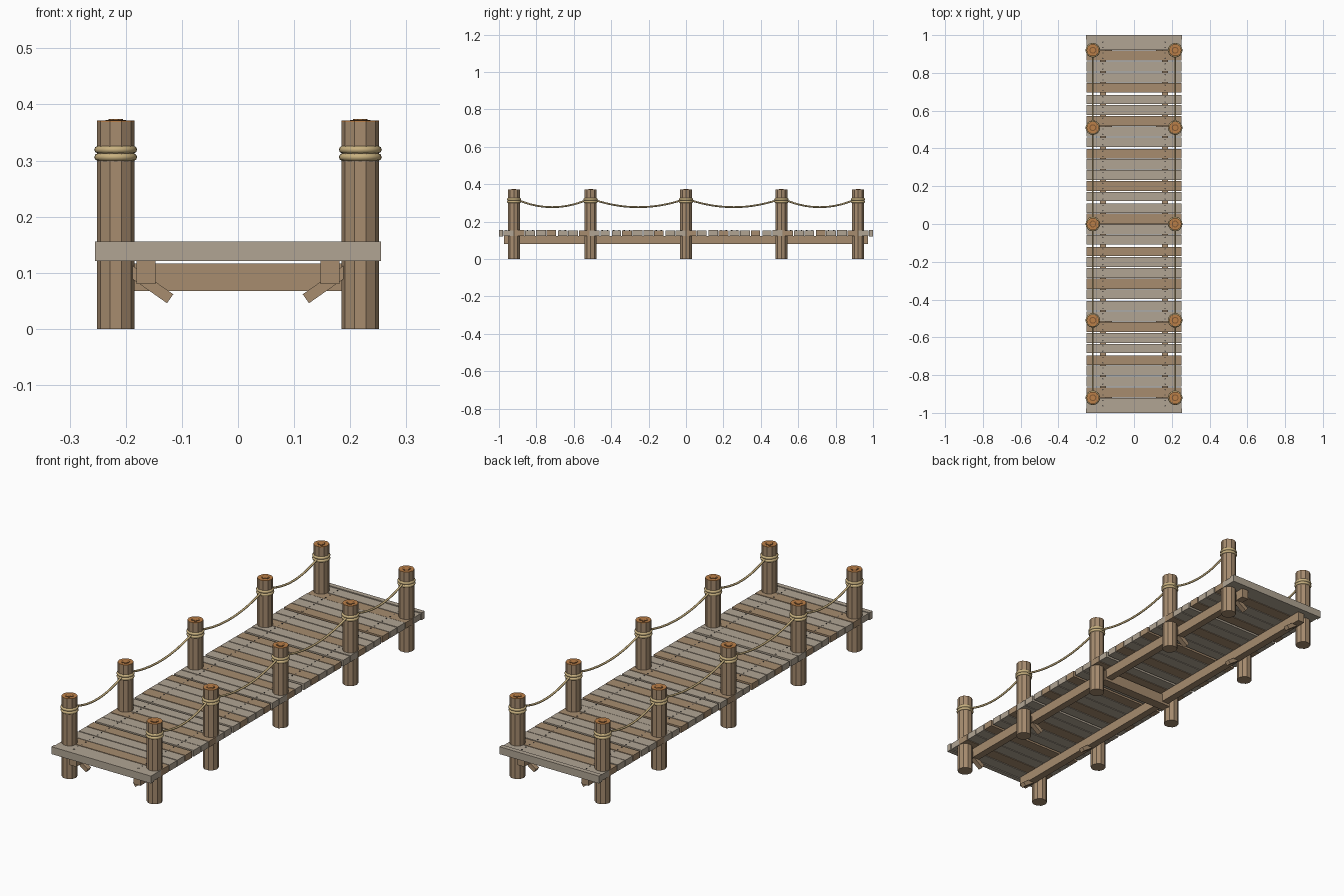
import bpy, bmesh, math, random
from mathutils import Matrix, Vector

if "Cube" in bpy.data.objects:
    bpy.data.objects.remove(bpy.data.objects["Cube"])

random.seed(4)


def material(name, rgb):
    m = bpy.data.materials.new(name)
    m.diffuse_color = (*rgb, 1)
    m.use_nodes = True
    m.node_tree.nodes["Principled BSDF"].inputs["Base Color"].default_value = m.diffuse_color
    return m


GREY = material("weathered_grey_wood", (0.44, 0.375, 0.295))
BROWN = material("brown_wood", (0.385, 0.262, 0.158))
ROPE = material("tan_rope", (0.58, 0.44, 0.215))
GRAIN = material("orange_end_grain", (0.50, 0.215, 0.065))
RING = material("dark_growth_ring", (0.23, 0.10, 0.032))
NAIL = material("dark_iron", (0.05, 0.045, 0.04))


def finish(name, bm, mat):
    me = bpy.data.meshes.new(name)
    bm.to_mesh(me)
    bm.free()
    ob = bpy.data.objects.new(name, me)
    bpy.context.collection.objects.link(ob)
    me.materials.append(mat)
    return ob


def box(name, center, size, mat, tilt=0.0):
    bm = bmesh.new()
    mtx = (Matrix.Translation(center) @ Matrix.Rotation(tilt, 4, 'Y')
           @ Matrix.Diagonal((*size, 1)))
    bmesh.ops.create_cube(bm, size=1, matrix=mtx)
    return finish(name, bm, mat)


def disc(bm, x, y, z0, z1, r, sides):
    bmesh.ops.create_cone(bm, cap_ends=True, segments=sides, radius1=r, radius2=r,
                          depth=z1 - z0, matrix=Matrix.Translation((x, y, (z0 + z1) / 2)))


def cylinder(name, x, y, z0, z1, r, sides, mat):
    bm = bmesh.new()
    disc(bm, x, y, z0, z1, r, sides)
    # put a corner on the x axis
    if sides == 10:
        bmesh.ops.rotate(bm, verts=bm.verts, cent=(x, y, 0),
                         matrix=Matrix.Rotation(math.pi / 2, 3, 'Z'))
    return finish(name, bm, mat)


POST_X, POST_R = 0.218, 0.0335
POST_Y = [-0.92, -0.51, 0.0, 0.51, 0.92]
TOP = 0.154
PITCH = 0.0575

# deck planks, with browner boards and slightly wider gaps at intervals
brown = {-16, -13, -10, -6, -3, 0, 3, 6, 9, 12, 15}
wide_gaps = {-12, -7, -2, 2, 7, 12}
nails = bmesh.new()
for k in range(-17, 17):
    low = k * PITCH + (0.006 if k in wide_gaps else 0.002)
    high = (k + 1) * PITCH - (0.006 if k + 1 in wide_gaps else 0.002)
    y = (low + high) / 2
    top = TOP - random.uniform(0, 0.002)
    box("plank", (0, y, (top + 0.124) / 2), (0.504, high - low, top - 0.124),
        BROWN if k in brown else GREY)
    for x in (-0.165, 0.165):
        for dy in (-0.014, 0.014):
            disc(nails, x, y + dy, top - 0.002, top + 0.001, 0.0035, 8)
finish("nails", nails, NAIL)

# boards closing the two ends of the deck
for s in (-1, 1):
    box("end_board", (0, s * 0.989, 0.1385), (0.51, 0.022, 0.034), GREY)

# beams below the deck
for s in (-1, 1):
    box("stringer", (s * 0.164, 0, 0.102), (0.034, 1.944, 0.044), BROWN)
box("cross_beam", (0, 0, 0.0925), (0.38, 0.045, 0.049), BROWN)

# sloping braces at every post but the middle pair
for s in (-1, 1):
    for y in POST_Y:
        if y:
            box("brace", (s * 0.159, y, 0.0805), (0.093, 0.024, 0.0195), BROWN,
                s * math.radians(-35))


def rope_coil(x, y, z, major=0.0315, minor=0.0068, n=24, m=8):
    bm = bmesh.new()
    rows = []
    for i in range(n):
        a = 2 * math.pi * i / n
        row = []
        for j in range(m):
            b = 2 * math.pi * j / m
            r = major + minor * math.cos(b)
            row.append(bm.verts.new((x + r * math.cos(a), y + r * math.sin(a),
                                     z + minor * math.sin(b))))
        rows.append(row)
    for i in range(n):
        p, q = rows[i], rows[(i + 1) % n]
        for j in range(m):
            f = bm.faces.new((p[j], q[j], q[(j + 1) % m], p[(j + 1) % m]))
            f.smooth = True
    finish("rope_coil", bm, ROPE)


def hanging_rope(x, y0, y1, r=0.0048, n=16, m=8):
    bm = bmesh.new()
    rows = []
    z_end, sag = 0.314, 0.037
    for i in range(n + 1):
        t = i / n
        c = Vector((x, y0 + (y1 - y0) * t, z_end - sag * 4 * t * (1 - t)))
        tangent = Vector((0, y1 - y0, -sag * 4 * (1 - 2 * t))).normalized()
        side = Vector((1, 0, 0))
        up = side.cross(tangent)
        rows.append([bm.verts.new(c + r * (math.cos(2 * math.pi * j / m) * side
                                           + math.sin(2 * math.pi * j / m) * up))
                     for j in range(m)])
    for p, q in zip(rows, rows[1:]):
        for j in range(m):
            f = bm.faces.new((p[j], p[(j + 1) % m], q[(j + 1) % m], q[j]))
            f.smooth = True
    bmesh.ops.recalc_face_normals(bm, faces=bm.faces)
    finish("hanging_rope", bm, ROPE)


# posts with ringed end grain, rope coils and ropes between them
for s in (-1, 1):
    x = s * POST_X
    for y in POST_Y:
        cylinder("post", x, y, 0, 0.369, POST_R, 10, BROWN)
        cylinder("end_grain", x, y, 0.369, 0.3715, POST_R, 10, GRAIN)
        cylinder("growth_ring", x, y, 0.371, 0.3727, 0.0185, 10, RING)
        cylinder("heartwood", x, y, 0.372, 0.3737, 0.013, 10, GRAIN)
        for z in (0.3062, 0.3195):
            rope_coil(x, y, z)
    for a, b in zip(POST_Y, POST_Y[1:]):
        hanging_rope(x, a + 0.025, b - 0.025)
